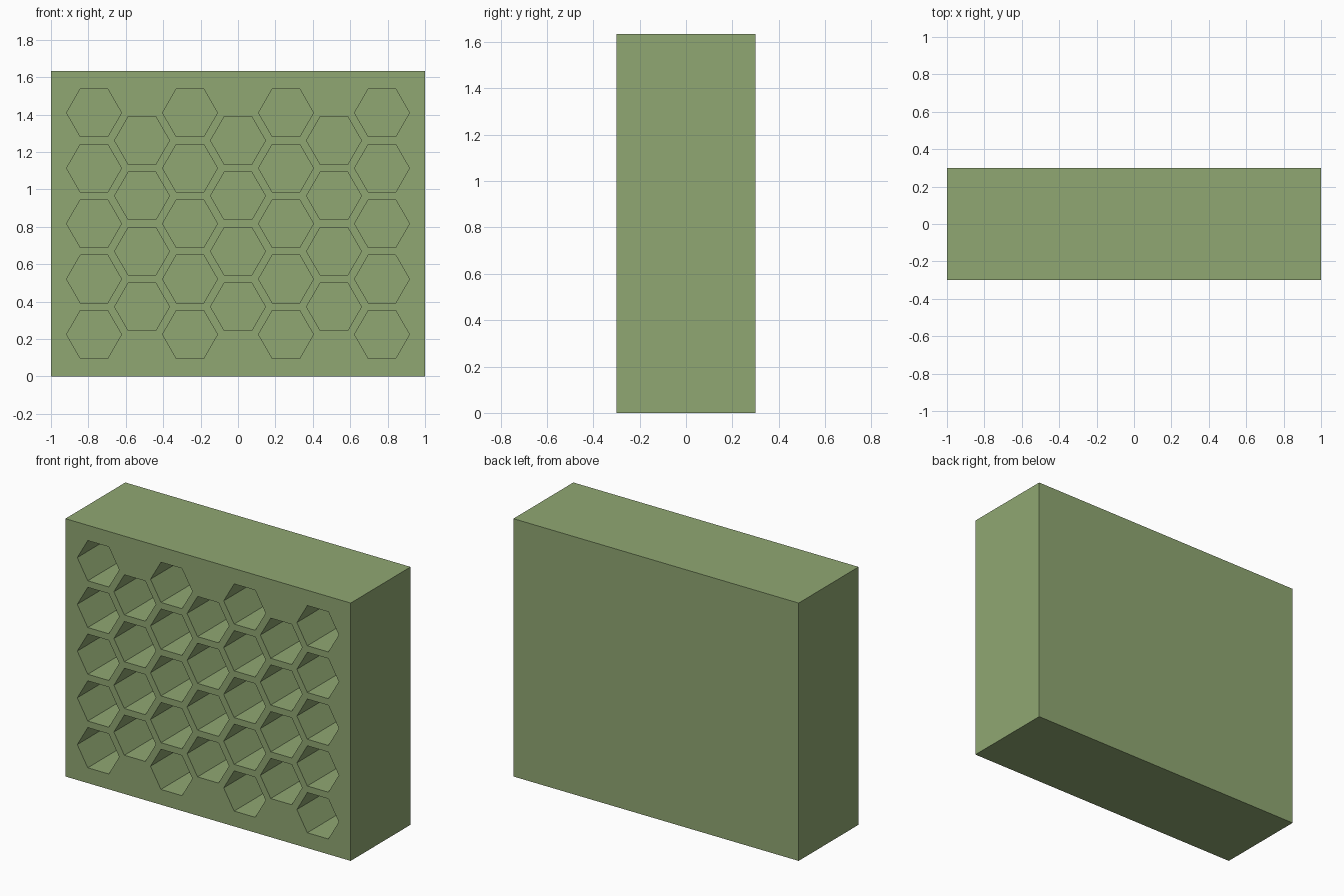
import bpy, bmesh, math
from mathutils import Matrix

if "Cube" in bpy.data.objects:
    bpy.data.objects.remove(bpy.data.objects["Cube"])

W, D, H = 2.0, 0.6, 1.634      # block size
PITCH, R = 0.2963, 0.147       # cell spacing and corner radius
DEPTH = 0.5                    # cell depth from the front face


def make_object(name, bm):
    bmesh.ops.recalc_face_normals(bm, faces=bm.faces)
    mesh = bpy.data.meshes.new(name)
    bm.to_mesh(mesh)
    bm.free()
    obj = bpy.data.objects.new(name, mesh)
    bpy.context.collection.objects.link(obj)
    return obj


# Solid block
bm = bmesh.new()
bmesh.ops.create_cube(bm, size=1, matrix=Matrix.Translation((0, 0, H / 2)) @ Matrix.Diagonal((W, D, H, 1)))
block = make_object("honeycomb_block", bm)

# Hexagonal cell cutters: columns alternate between five and four cells
bm = bmesh.new()
length = DEPTH + 0.1
y_mid = -D / 2 + DEPTH - length / 2
for col in range(-3, 4):
    count = 5 if col % 2 else 4
    for row in range(count):
        x = col * PITCH * math.sqrt(3) / 2
        z = H / 2 + (row - (count - 1) / 2) * PITCH
        turn = Matrix.Rotation(math.pi / 2, 4, 'X') @ Matrix.Rotation(math.pi / 2, 4, 'Z')
        res = bmesh.ops.create_cone(bm, cap_ends=True, segments=6, radius1=R, radius2=R, depth=length)
        # put a hexagon corner on the x axis, then lay the prism along y
        if max(v.co.x for v in res["verts"]) > R * 0.95:
            turn = Matrix.Rotation(math.pi / 2, 4, 'X')
        bmesh.ops.transform(bm, matrix=Matrix.Translation((x, y_mid, z)) @ turn, verts=res["verts"])
cutter = make_object("cell_cutters", bm)
cutter.hide_render = True
cutter.hide_set(True)

# Carve the cells into the front
cut = block.modifiers.new("cells", 'BOOLEAN')
cut.operation = 'DIFFERENCE'
cut.solver = 'EXACT'
cut.object = cutter

# Green colour
green = bpy.data.materials.new("soft_green")
green.diffuse_color = (0.28, 0.39, 0.17, 1)
green.use_nodes = True
green.node_tree.nodes["Principled BSDF"].inputs["Base Color"].default_value = green.diffuse_color
block.data.materials.append(green)
